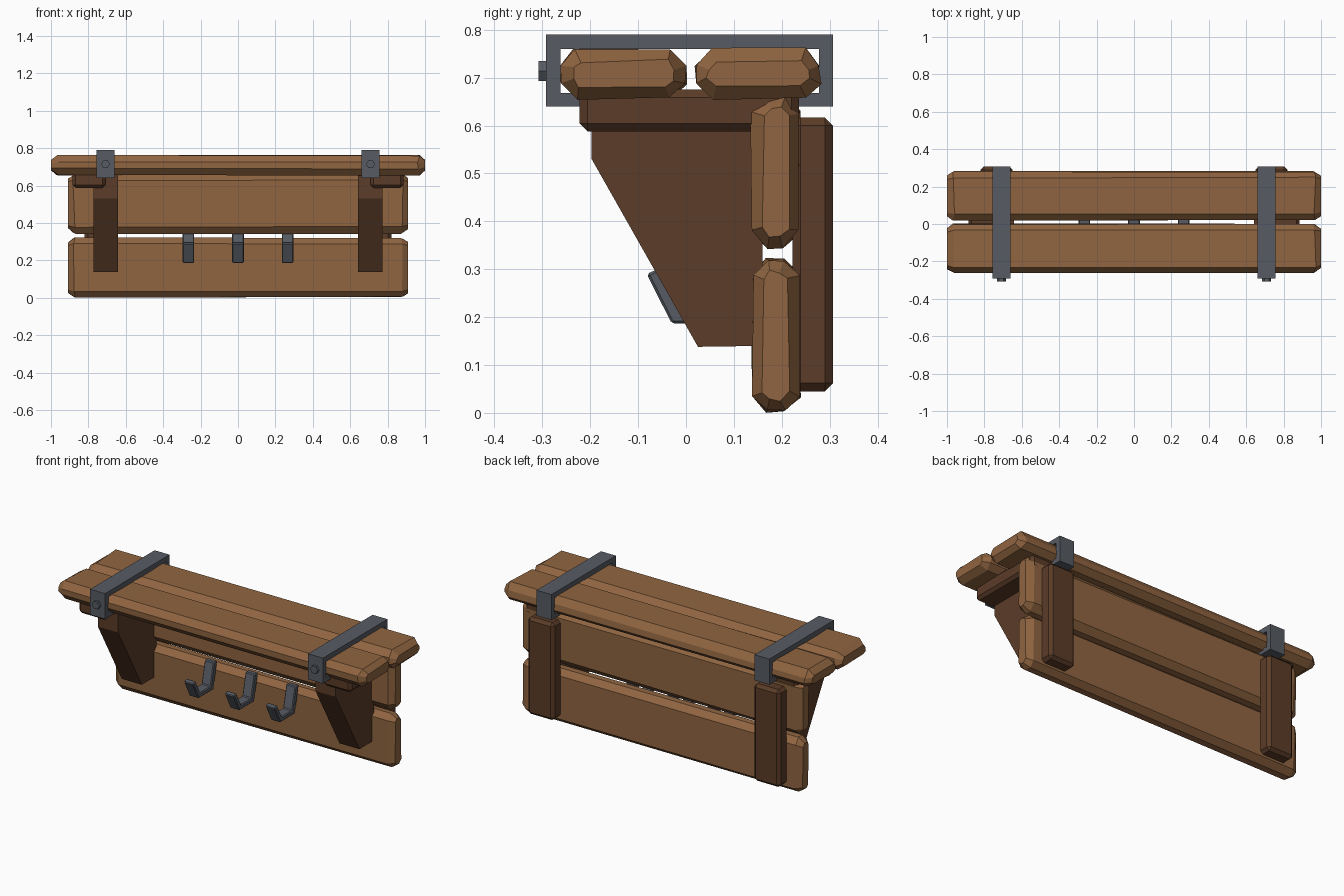
import bpy, bmesh, math, random
from mathutils import Matrix

if "Cube" in bpy.data.objects:
    bpy.data.objects.remove(bpy.data.objects["Cube"])

random.seed(4)


def material(name, rgb):
    m = bpy.data.materials.new(name)
    m.diffuse_color = (*rgb, 1)
    m.use_nodes = True
    m.node_tree.nodes["Principled BSDF"].inputs["Base Color"].default_value = m.diffuse_color
    return m


PLANK = material("plank_wood", (0.28, 0.13, 0.052))
DARK = material("dark_wood", (0.105, 0.045, 0.021))
METAL = material("metal", (0.095, 0.105, 0.125))


def finish(bm, name, mat):
    bmesh.ops.recalc_face_normals(bm, faces=bm.faces)
    me = bpy.data.meshes.new(name)
    bm.to_mesh(me)
    bm.free()
    me.materials.append(mat)
    ob = bpy.data.objects.new(name, me)
    bpy.context.collection.objects.link(ob)
    return ob


def plank(name, half, y0, y1, z0, z1, c=0.033, end=0.035):
    """Rough-hewn board: octagonal section lofted along x with tapered ends."""
    bm = bmesh.new()
    cy, cz, hy, hz = (y0 + y1) / 2, (z0 + z1) / 2, (y1 - y0) / 2, (z1 - z0) / 2
    rings = []
    for x, inset in ((-half, 0.025), (-half + end, 0), (half - end, 0), (half, 0.025)):
        a, b = hy - inset, hz - inset
        k = c if inset == 0 else 0.015
        sec = [(a, b - k), (a - k, b), (k - a, b), (-a, b - k),
               (-a, k - b), (k - a, -b), (a - k, -b), (a, k - b)]
        ring = []
        for y, z in sec:
            j = [random.uniform(-0.004, 0.004) for _ in range(3)]
            px = x if inset else x + 2 * j[0]
            ring.append(bm.verts.new((px, cy + y + j[1], max(0, cz + z + j[2]))))
        rings.append(ring)
    for r, s in zip(rings, rings[1:]):
        for i in range(8):
            n = (i + 1) % 8
            bm.faces.new((r[i], r[n], s[n], s[i]))
    bm.faces.new(rings[0])
    bm.faces.new(rings[-1])
    return finish(bm, name, PLANK)


def box(name, x0, x1, y0, y1, z0, z1, bevel, mat):
    bm = bmesh.new()
    bmesh.ops.create_cube(bm, size=1)
    for v in bm.verts:
        v.co = ((x0 + x1) / 2 + v.co.x * (x1 - x0),
                (y0 + y1) / 2 + v.co.y * (y1 - y0),
                (z0 + z1) / 2 + v.co.z * (z1 - z0))
    bmesh.ops.bevel(bm, geom=bm.edges[:], offset=bevel, segments=1,
                    affect='EDGES', profile=0.5)
    return finish(bm, name, mat)


def prism(name, pts, x0, x1, mat, faces=None, bevel=0):
    """Extrude a yz outline (or several joined faces) from x0 to x1."""
    bm = bmesh.new()
    vs = [bm.verts.new((x0, y, z)) for y, z in pts]
    for f in faces or [range(len(pts))]:
        bm.faces.new([vs[i] for i in f])
    ext = bmesh.ops.extrude_face_region(bm, geom=bm.faces[:])
    for g in ext["geom"]:
        if isinstance(g, bmesh.types.BMVert):
            g.co.x = x1
    bmesh.ops.recalc_face_normals(bm, faces=bm.faces)
    if bevel:
        bmesh.ops.bevel(bm, geom=bm.edges[:], offset=bevel, segments=1,
                        affect='EDGES', profile=0.5)
    return finish(bm, name, mat)


# shelf boards and back boards
plank("shelf_board_front", 1.0, -0.263, 0.0, 0.657, 0.76)
plank("shelf_board_rear", 1.0, 0.02, 0.28, 0.657, 0.76)
plank("back_board_lower", 0.91, 0.137, 0.238, 0.003, 0.32)
plank("back_board_upper", 0.91, 0.137, 0.238, 0.345, 0.66)

bracket = [(-0.197, 0.66), (-0.197, 0.53), (0.025, 0.138), (0.16, 0.14), (0.16, 0.66)]
ring = [(-0.292, 0.64), (0.307, 0.64), (0.307, 0.79), (-0.292, 0.79),
        (-0.262, 0.668), (0.278, 0.668), (0.278, 0.76), (-0.262, 0.76)]
ring_faces = [(i, (i + 1) % 4, (i + 1) % 4 + 4, i + 4) for i in range(4)]

for side, s in (("left", -1), ("right", 1)):
    def span(a, b):
        return sorted((s * a, s * b))
    # supports
    prism("bracket_" + side, bracket, *span(0.642, 0.773), DARK)
    box("cleat_" + side, *span(0.708, 0.885), -0.222, 0.236, 0.588, 0.675, 0.016, DARK)
    box("rear_batten_" + side, *span(0.65, 0.82), 0.222, 0.307, 0.045, 0.617, 0.017, DARK)
    # metal strap with hexagonal bolt
    prism("strap_" + side, ring, *span(0.66, 0.757), METAL, ring_faces)
    bm = bmesh.new()
    bmesh.ops.create_cone(bm, cap_ends=True, segments=6, radius1=0.024, radius2=0.024,
                          depth=0.03,
                          matrix=Matrix.Translation((s * 0.709, -0.293, 0.714))
                          @ Matrix.Rotation(math.pi / 2, 4, 'X')
                          @ Matrix.Rotation(math.pi / 6, 4, 'Z'))
    finish(bm, "bolt_" + side, METAL)

# coat hooks
hook = [(0.145, 0.345), (0.108, 0.187), (-0.03, 0.187), (-0.082, 0.29), (-0.058, 0.301),
        (-0.012, 0.215), (0.082, 0.215), (0.112, 0.345)]
for i, x in enumerate((-0.265, 0, 0.265)):
    prism(f"hook_{i + 1}", hook, x - 0.031, x + 0.031, METAL, bevel=0.005)
